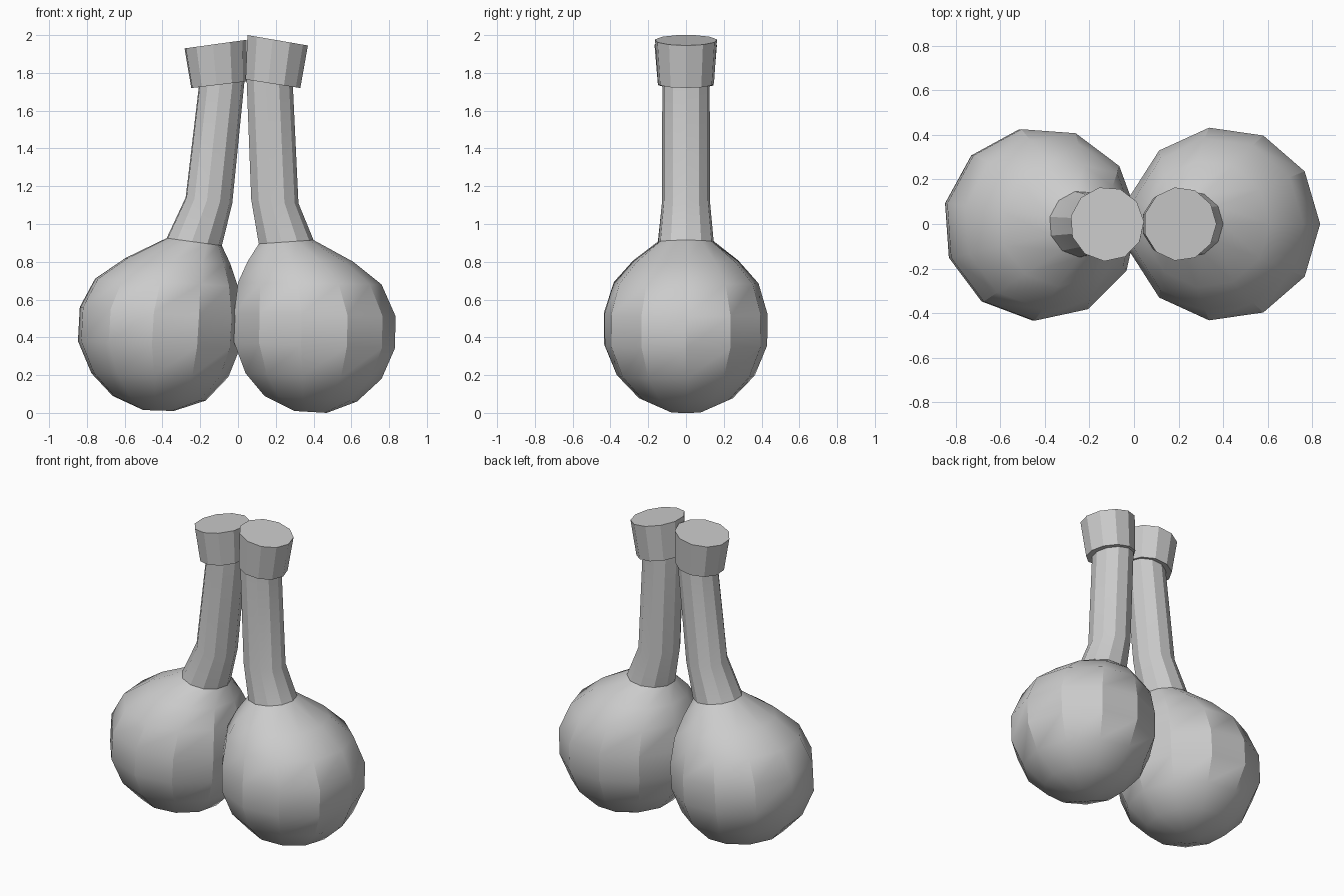
import bpy, bmesh, math
from mathutils import Vector

if "Cube" in bpy.data.objects:
    bpy.data.objects.remove(bpy.data.objects["Cube"])

SIDES = 11


def lathe(name, rings, phase):
    """Loft tilted rings; each ring is its left and right silhouette point (xl, zl, xr, zr)."""
    bm = bmesh.new()
    loops = []
    for xl, zl, xr, zr in rings:
        left, right = Vector((xl, 0, zl)), Vector((xr, 0, zr))
        across = (right - left).normalized()
        # odd side count: a corner on the right, a flat on the left
        r = (right - left).length / (1 + math.cos(math.pi / SIDES))
        centre = right - across * r
        loop = []
        for i in range(SIDES):
            a = math.radians(phase) + math.tau * i / SIDES
            loop.append(bm.verts.new(centre + across * r * math.cos(a)
                                     + Vector((0, r * math.sin(a), 0))))
        loops.append(loop)
    for lo, hi in zip(loops, loops[1:]):
        for i in range(SIDES):
            j = (i + 1) % SIDES
            bm.faces.new((lo[i], lo[j], hi[j], hi[i]))
    bm.faces.new(loops[0][::-1])
    bm.faces.new(loops[-1])
    bmesh.ops.recalc_face_normals(bm, faces=bm.faces)
    me = bpy.data.meshes.new(name)
    bm.to_mesh(me)
    bm.free()
    ob = bpy.data.objects.new(name, me)
    bpy.context.collection.objects.link(ob)
    bpy.ops.object.select_all(action='DESELECT')
    ob.select_set(True)
    bpy.context.view_layer.objects.active = ob
    bpy.ops.object.shade_smooth_by_angle(angle=math.radians(30))
    return ob


# Right flask: round bulb, then bent neck
bulb_r = [(.30, .01, .47, .0), (.14, .09, .63, .06), (.04, .21, .76, .18),
          (-.02, .37, .83, .34), (-.02, .53, .835, .51), (0, .69, .76, .68),
          (.05, .80, .61, .80), (.11, .895, .40, .915)]
neck_r = [(.11, .895, .40, .915), (.07, 1.13, .32, 1.11), (.045, 1.78, .29, 1.74)]
cap_r = [(.04, 1.765, .33, 1.72), (.05, 2.0, .37, 1.945)]

# Left flask: leans the other way and is turned slightly
bulb_l = [(-.50, .015, -.34, .01), (-.66, .09, -.17, .065), (-.77, .21, -.05, .19),
          (-.84, .38, .01, .34), (-.83, .56, .02, .50), (-.75, .71, 0, .67),
          (-.59, .82, -.04, .79), (-.375, .925, -.085, .885)]
neck_l = [(-.375, .925, -.085, .885), (-.275, 1.14, -.03, 1.11), (-.205, 1.73, .035, 1.76)]
cap_l = [(-.245, 1.72, .045, 1.755), (-.28, 1.93, .045, 1.975)]

for side, bulb, neck, cap, phase in (("right", bulb_r, neck_r, cap_r, 0),
                                     ("left", bulb_l, neck_l, cap_l, 4)):
    lathe(side + "_flask", bulb + neck[1:], phase)
    lathe(side + "_cap", cap, phase)
